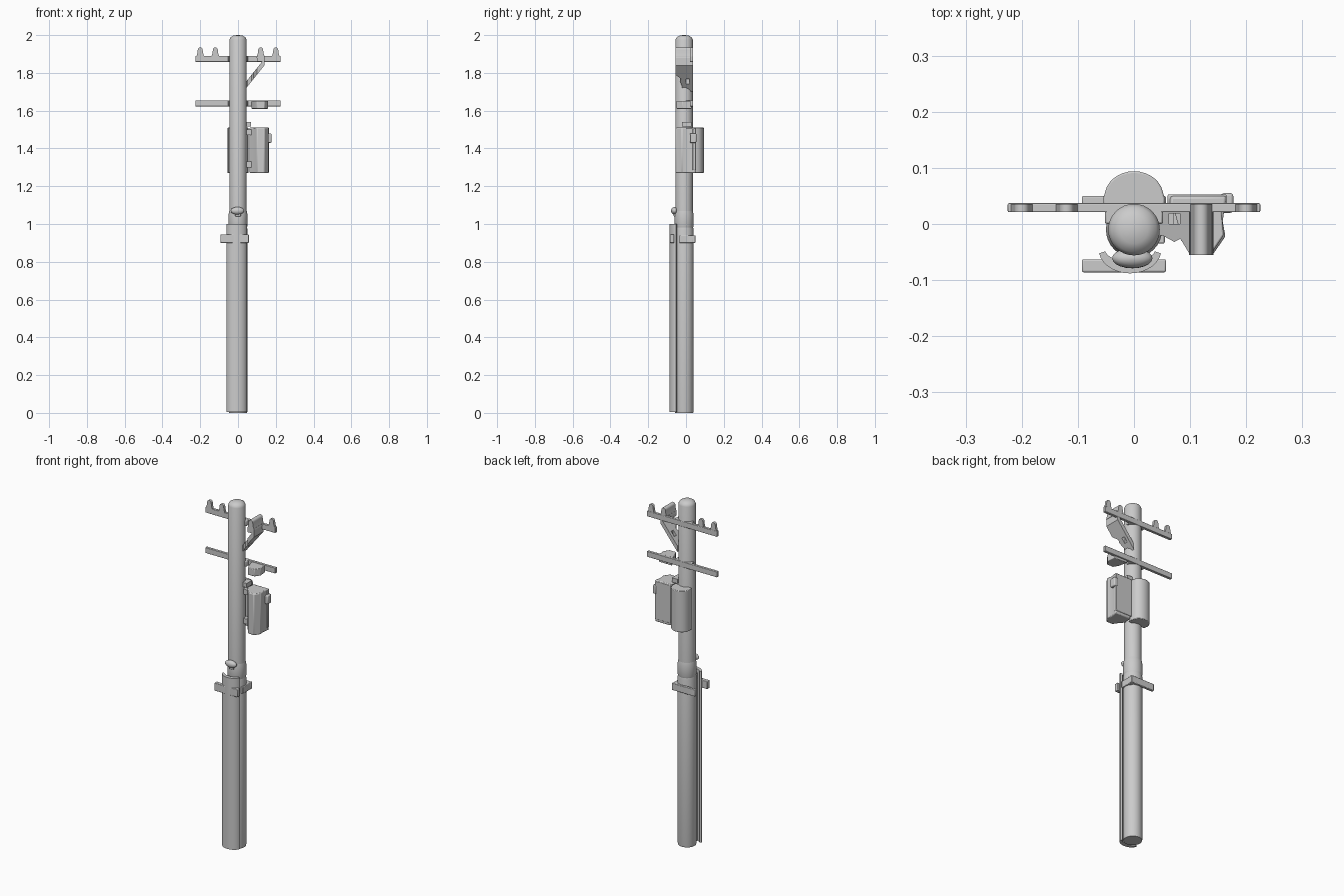
import bpy, bmesh, math
from mathutils import Vector

cube = bpy.data.objects.get("Cube")
if cube:
    bpy.data.objects.remove(cube, do_unlink=True)

grey = bpy.data.materials.new("weathered_grey")
grey.use_nodes = True
grey.diffuse_color = (0.6, 0.6, 0.6, 1)
grey.node_tree.nodes["Principled BSDF"].inputs["Base Color"].default_value = grey.diffuse_color


def finish(name, bm, bevel=0):
    bmesh.ops.recalc_face_normals(bm, faces=bm.faces)
    mesh = bpy.data.meshes.new(name)
    bm.to_mesh(mesh)
    bm.free()
    mesh.materials.append(grey)
    obj = bpy.data.objects.new(name, mesh)
    bpy.context.collection.objects.link(obj)
    if bevel:
        mod = obj.modifiers.new("soft_edges", 'BEVEL')
        mod.width, mod.segments = bevel, 2
    bpy.ops.object.select_all(action='DESELECT')
    obj.select_set(True)
    bpy.context.view_layer.objects.active = obj
    bpy.ops.object.shade_smooth_by_angle(angle=math.radians(35))
    return obj


def prism(name, outline, low, high, axis="z", slope=0, bevel=0):
    """Extrude a plan outline along z (optionally sloped), or a front outline along y."""
    bm = bmesh.new()

    def point(a, b, c):
        return (a, b, c + slope * a) if axis == "z" else (a, c, b)
    face = bm.faces.new([bm.verts.new(point(a, b, low)) for a, b in outline])
    new = bmesh.ops.extrude_face_region(bm, geom=[face])["geom"]
    move = Vector((0, 0, high - low)) if axis == "z" else Vector((0, high - low, 0))
    bmesh.ops.translate(bm, vec=move, verts=[v for v in new if isinstance(v, bmesh.types.BMVert)])
    return finish(name, bm, bevel)


def box(name, x, y, z, bevel=0):
    return prism(name, [(x[0], y[0]), (x[1], y[0]), (x[1], y[1]), (x[0], y[1])], *z, bevel=bevel)


def lathe(name, profile, centre, sides=32):
    """Stack rings of (radius, height) into a closed turned solid."""
    bm = bmesh.new()
    rings = [[bm.verts.new((centre[0] + r * math.cos(math.tau * i / sides),
                            centre[1] + r * math.sin(math.tau * i / sides), z))
              for i in range(sides)] for r, z in profile]
    for a, b in zip(rings, rings[1:]):
        for i in range(sides):
            j = (i + 1) % sides
            bm.faces.new((a[i], a[j], b[j], b[i]))
    bm.faces.new(rings[0])
    bm.faces.new(rings[-1])
    return finish(name, bm)


def arc(cx, cy, rx, ry, start, end, steps=14):
    angles = [math.radians(start + (end - start) * i / steps) for i in range(steps + 1)]
    return [(cx + rx * math.cos(a), cy + ry * math.sin(a)) for a in angles]


# Pole, thicker below the joint, with a domed top
POLE = (0, -0.01)
lathe("lower_pole", [(0.048, 0), (0.05, 0.01), (0.05, 0.97), (0.046, 0.99)], POLE)
lathe("upper_pole", [(0.046, 0.95), (0.046, 1.975), (0.04, 1.988), (0.025, 1.997), (0.006, 2)], POLE)
lathe("joint_collar", [(0.047, 0.98), (0.05, 0.99), (0.05, 1.05), (0.046, 1.07)], POLE)

# Curved guard in front of the lower pole
guard = arc(-0.007, -0.045, 0.056, 0.043, 190, 350) + arc(-0.007, -0.045, 0.045, 0.022, 350, 190)
prism("front_guard", guard, 0.005, 1.0)
box("guard_spine", (-0.03, 0.02), (-0.075, -0.05), (0.005, 0.98))

# Clamp bars around the joint
box("front_clamp_bar", (-0.093, 0.057), (-0.086, -0.063), (0.9, 0.945), 0.003)
box("back_clamp_bar", (-0.093, 0.057), (0.034, 0.05), (0.9, 0.94), 0.003)
box("side_clamp", (0.03, 0.055), (-0.035, 0.042), (0.9, 0.94), 0.003)

# Small rounded knob above the guard
knob = [(0.036 * math.cos(t), 1.07 + 0.02 * math.sin(t))
        for t in [math.radians(a) for a in range(-85, 86, 17)]]
knob_obj = lathe("front_knob", knob, (0, 0), 20)
knob_obj.scale.y = 0.5
knob_obj.location = (-0.003, -0.061, 0)
box("knob_stem", (-0.015, 0.015), (-0.066, -0.04), (1.04, 1.08), 0.004)

# Two crossarms
for name, z in (("upper_crossarm", (1.858, 1.89)), ("lower_crossarm", (1.623, 1.655))):
    box(name, (-0.225, 0.225), (0.021, 0.037), z, 0.002)
    box(name + "_collar", (-0.052, 0.052), (0.0, 0.037), z, 0.004)

# Insulators; the inner one on the left runs forward
for i, x in enumerate((-0.2, -0.12, 0.12, 0.2)):
    shape = [(x - 0.022, 1.88), (x + 0.022, 1.88), (x + 0.015, 1.905)]
    shape += arc(x, 1.922, 0.013, 0.013, 0, 180, 8) + [(x - 0.015, 1.905)]
    prism("insulator_%d" % (i + 1), shape, -0.055 if i == 2 else 0.021, 0.036, "y")
box("insulator_shelf", (0.1, 0.14), (-0.055, 0.03), (1.86, 1.89))

# Sloping brace with a square opening
SLOPE = 1.25
BRACE = (1.665, 1.7)
prism("brace_front", [(0.03, -0.025), (0.05, -0.02), (0.072, -0.032), (0.085, -0.025),
                      (0.082, 0), (0.03, 0)], *BRACE, slope=SLOPE)
prism("brace_inner", [(0.03, 0), (0.062, 0), (0.062, 0.036), (0.03, 0.036)], *BRACE, slope=SLOPE)
prism("brace_back", [(0.062, 0.019), (0.082, 0.019), (0.082, 0.036), (0.062, 0.036)], *BRACE, slope=SLOPE)
prism("brace_outer", [(0.082, -0.025), (0.1, -0.055), (0.14, -0.055), (0.14, 0.036),
                      (0.082, 0.036)], *BRACE, slope=SLOPE)

# Forward bracket on the lower crossarm
prism("lower_bracket", [(0.07, 0.03), (0.085, -0.025), (0.1, -0.05), (0.14, -0.05),
                        (0.16, -0.02), (0.155, 0.03)], 1.61, 1.652, bevel=0.003)

# Equipment tank beside the pole
tank = [(0.065, 0.05), (0.06, 0.0), (0.085, -0.03), (0.1, -0.053), (0.14, -0.055),
        (0.163, -0.022), (0.158, 0.005), (0.165, 0.05)]
prism("side_tank", tank, 1.27, 1.51, bevel=0.005)
box("tank_back_panel", (0.06, 0.165), (0.035, 0.053), (1.285, 1.505), 0.003)
box("tank_side_latch", (0.155, 0.177), (0.02, 0.055), (1.43, 1.48), 0.005)
for z in (1.3, 1.47):
    box("tank_mount", (0.03, 0.075), (-0.015, 0.015), (z, z + 0.03))
box("upper_mount", (0.035, 0.07), (-0.02, 0.03), (1.515, 1.54))

# Rounded tank behind the pole
back = [(0.052, 0.02), (0.055, 0.045)] + arc(0, 0.05, 0.052, 0.044, 10, 170) + [(-0.055, 0.045), (-0.052, 0.02)]
prism("back_tank", back, 1.27, 1.51, bevel=0.003)
